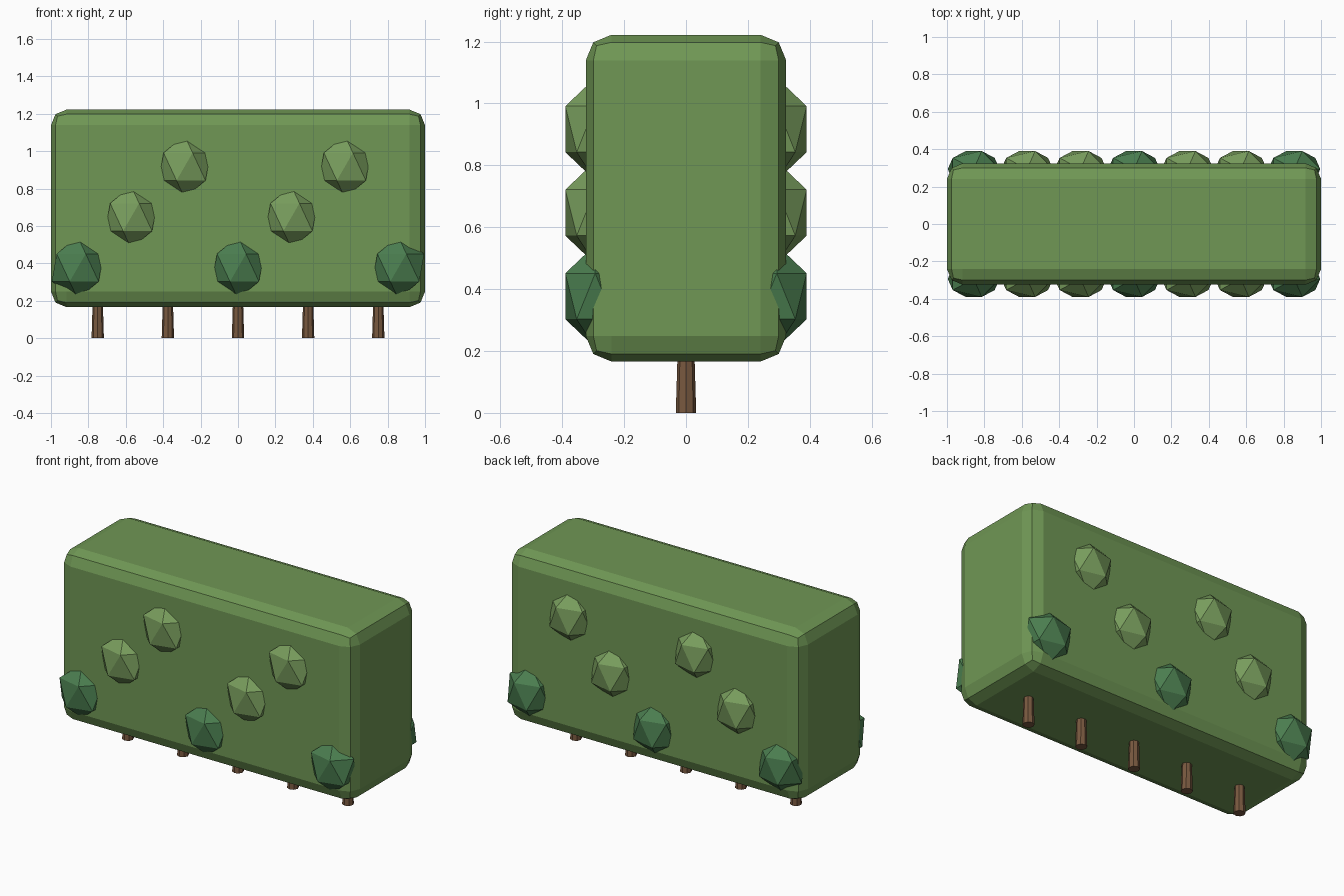
import bpy

if "Cube" in bpy.data.objects:
    bpy.data.objects.remove(bpy.data.objects["Cube"], do_unlink=True)


def material(name, rgb):
    m = bpy.data.materials.new(name)
    m.use_nodes = True
    m.diffuse_color = (*rgb, 1)
    m.node_tree.nodes["Principled BSDF"].inputs["Base Color"].default_value = (*rgb, 1)
    return m


def finish(name, mat):
    ob = bpy.context.object
    ob.name = name
    ob.data.materials.append(mat)
    return ob


hedge_green = material("hedge green", (0.16, 0.31, 0.09))
light_leaf = material("light leaf green", (0.19, 0.34, 0.11))
dark_leaf = material("dark leaf green", (0.07, 0.21, 0.08))
bark = material("bark brown", (0.19, 0.10, 0.05))

# Clipped hedge body with chamfered edges
bpy.ops.mesh.primitive_cube_add(size=1, location=(0, 0, 0.694))
body = finish("hedge_body", hedge_green)
body.scale = (2, 0.648, 1.056)
bpy.ops.object.transform_apply(location=False, rotation=False, scale=True)
bevel = body.modifiers.new("rounded edges", 'BEVEL')
bevel.width = 0.083
bevel.segments = 2

# Row of trunks under the hedge
for i in range(5):
    bpy.ops.mesh.primitive_cone_add(vertices=8, radius1=0.033, radius2=0.027,
                                    depth=0.2, location=((i - 2) * 0.375, 0, 0.1))
    finish(f"trunk_{i + 1}", bark)

# Leaf clumps climbing in diagonals on both long sides
for side, y in (("front", -0.2935), ("back", 0.2935)):
    for i in range(7):
        step = i % 3
        bpy.ops.mesh.primitive_ico_sphere_add(
            subdivisions=1, radius=1,
            location=((i - 3) * 2 / 7, y, 0.377 + 0.27 * step))
        clump = finish(f"{side}_leaf_clump_{i + 1}", light_leaf if step else dark_leaf)
        clump.scale = (0.155, 0.1135, 0.166)
